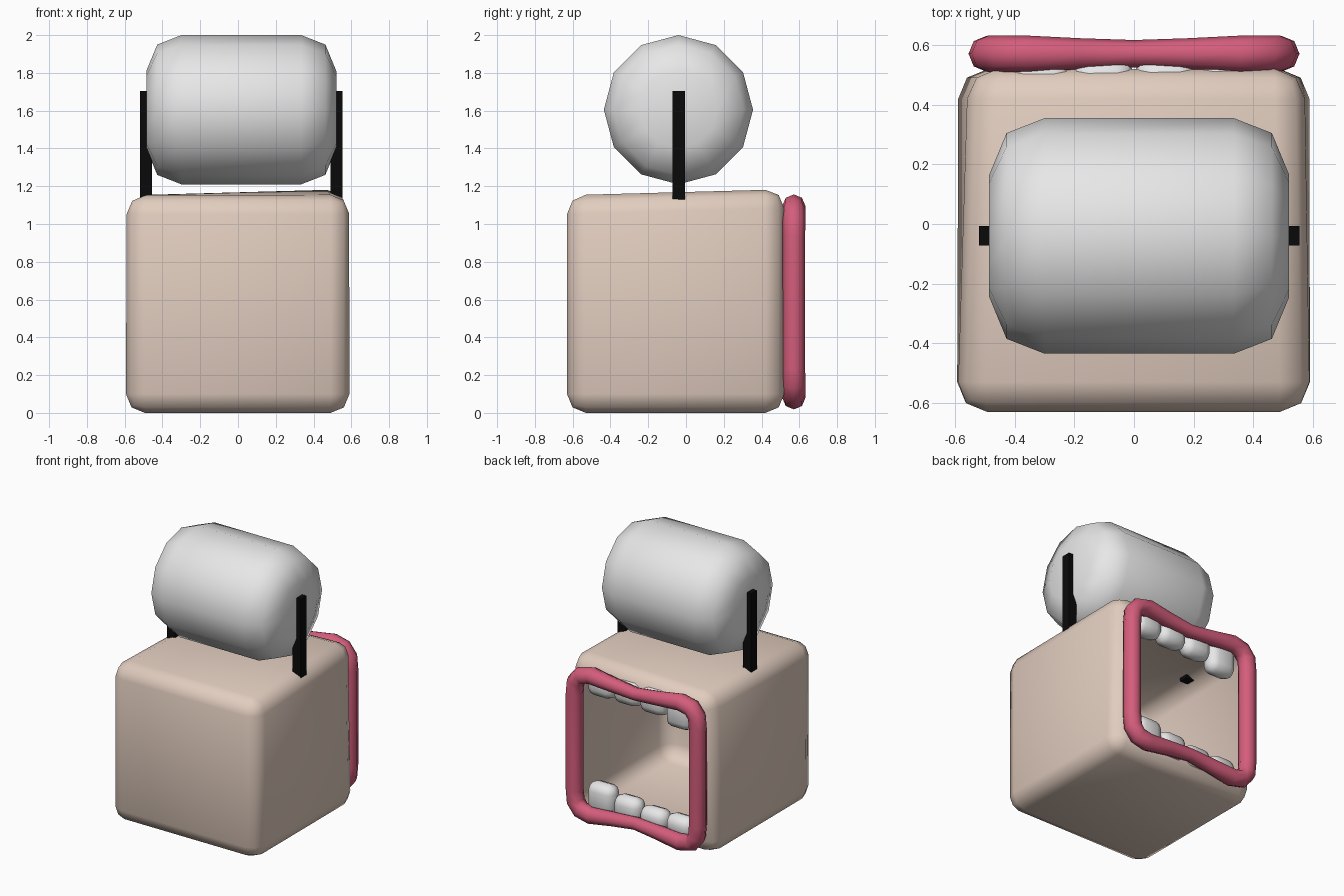
import bpy, bmesh, math
from mathutils import Vector

cube = bpy.data.objects.get("Cube")
if cube:
    bpy.data.objects.remove(cube, do_unlink=True)


def material(name, rgb):
    m = bpy.data.materials.new(name)
    m.use_nodes = True
    m.diffuse_color = (*rgb, 1)
    bsdf = m.node_tree.nodes["Principled BSDF"]
    bsdf.inputs["Base Color"].default_value = (*rgb, 1)
    bsdf.inputs["Roughness"].default_value = 0.6
    return m


SKIN = material("beige skin", (0.76, 0.61, 0.52))
PINK = material("pink lips", (0.66, 0.11, 0.20))
WHITE = material("off white", (0.8, 0.8, 0.8))
BLACK = material("black", (0.003, 0.003, 0.003))


def finish(name, bm, mat, smooth=60):
    bmesh.ops.recalc_face_normals(bm, faces=bm.faces)
    mesh = bpy.data.meshes.new(name)
    bm.to_mesh(mesh)
    bm.free()
    mesh.materials.append(mat)
    ob = bpy.data.objects.new(name, mesh)
    bpy.context.collection.objects.link(ob)
    if smooth:
        bpy.ops.object.select_all(action='DESELECT')
        ob.select_set(True)
        bpy.context.view_layer.objects.active = ob
        bpy.ops.object.shade_smooth_by_angle(angle=math.radians(smooth))
    return ob


def box(lo, hi, bevel=0.0):
    bm = bmesh.new()
    bmesh.ops.create_cube(bm, size=1)
    lo, hi = Vector(lo), Vector(hi)
    for v in bm.verts:
        v.co = Vector([lo[i] + (v.co[i] + 0.5) * (hi[i] - lo[i]) for i in range(3)])
    if bevel:
        round_edges(bm, bevel)
    return bm


def round_edges(bm, offset):
    bmesh.ops.bevel(bm, geom=list(bm.edges), offset=offset, segments=2,
                    profile=0.5, affect='EDGES')


def skin_rings(bm, rings, closed):
    n = len(rings)
    for i in range(n if closed else n - 1):
        a, b = rings[i], rings[(i + 1) % n]
        for j in range(len(a)):
            k = (j + 1) % len(a)
            bm.faces.new((a[j], a[k], b[k], b[j]))


# Head: rounded box shell, slightly skewed at the top rear, open at the rear
bm = box((-0.593, -0.63, 0), (0.59, 0.52, 1.152))
for v in bm.verts:
    if v.co.y > 0 and v.co.z > 1:
        v.co.x += 0.04 if v.co.x < 0 else -0.02
        v.co.z += 0.035 if v.co.x > 0 else 0.0
round_edges(bm, 0.10)
rear = max(bm.faces, key=lambda f: f.calc_center_median().y)
bmesh.ops.delete(bm, geom=[rear], context='FACES_ONLY')
finish("head_shell", bm, SKIN)

# Lips: tube round the opening, pinched at the middle of the top and bottom
MID_Z = 0.5875
quarter = [(0.0, 0.47, 0.046), (0.18, 0.487, 0.052), (0.36, 0.508, 0.061),
           (0.445, 0.488, 0.061), (0.487, 0.435, 0.061), (0.495, 0.35, 0.060)]
half = quarter + [(x, -z, r) for x, z, r in reversed(quarter)]
path = half + [(-x, z, r) for x, z, r in reversed(half[1:-1])]
bm = bmesh.new()
rings = []
for i, (x, z, r) in enumerate(path):
    p, q = path[i - 1], path[(i + 1) % len(path)]
    t = Vector((q[0] - p[0], 0, q[1] - p[1])).normalized()
    out = Vector((-t.z, 0, t.x))
    centre = Vector((x, 0.571, z + MID_Z))
    rings.append([bm.verts.new(centre + out * r * math.cos(a) + Vector((0, r * math.sin(a), 0)))
                  for a in (j * math.tau / 8 for j in range(8))])
skin_rings(bm, rings, True)
finish("lips", bm, PINK)

# Teeth: four above and four below, running from the left side to the right
upper_tips = (0.93, 0.93, 0.92, 0.87)
lower_tips = (0.30, 0.26, 0.235, 0.235)
for i in range(4):
    x = 0.315 - 0.21 * i
    finish(f"upper_tooth_{i + 1}",
           box((x - 0.105, 0.43, upper_tips[i]), (x + 0.105, 0.56, 1.10), 0.055), WHITE)
    finish(f"lower_tooth_{i + 1}",
           box((x - 0.105, 0.43, 0.08), (x + 0.105, 0.56, lower_tips[i]), 0.055), WHITE)

# Drum: twelve-sided roller with rounded ends, lying along x
CX, CY, CZ = 0.0175, -0.04, 1.605
profile = [(-0.503, 0.205), (-0.445, 0.345), (-0.317, 0.395),
           (0.317, 0.395), (0.445, 0.345), (0.503, 0.205)]
bm = bmesh.new()
rings = [[bm.verts.new((CX + x, CY + r * math.sin(a), CZ + r * math.cos(a)))
          for a in (j * math.tau / 12 for j in range(12))] for x, r in profile]
skin_rings(bm, rings, False)
bm.faces.new(rings[0])
bm.faces.new(rings[-1])
finish("drum", bm, WHITE)

# Posts that hold the drum
for side, s in (("left", 1), ("right", -1)):
    x = CX + s * 0.505
    finish(f"{side}_post", box((x - 0.032, -0.072, 1.13), (x + 0.032, -0.006, 1.705)), BLACK, 0)
